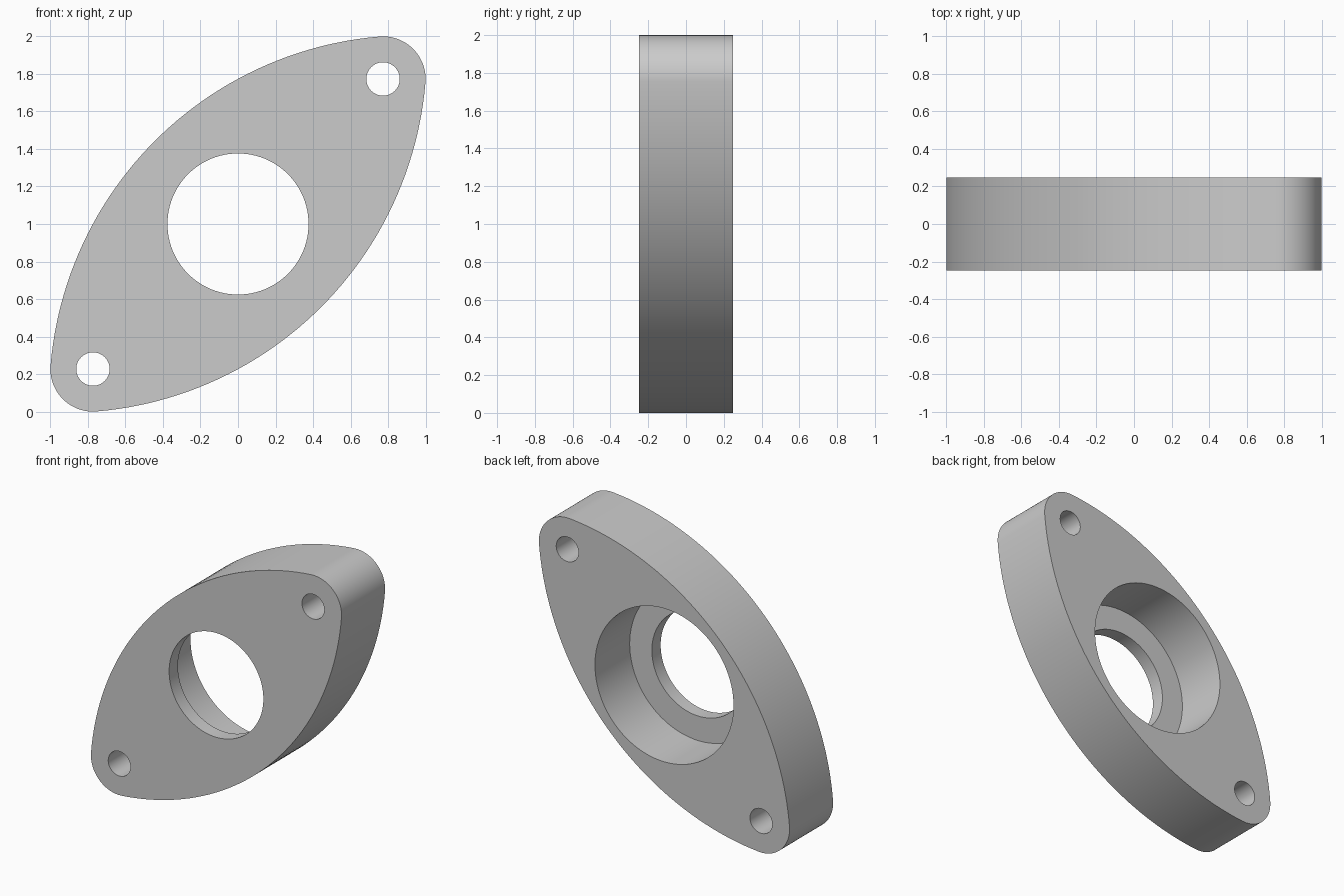
import bpy
import bmesh
import math
from mathutils import Matrix, Vector

cube = bpy.data.objects.get("Cube")
if cube:
    bpy.data.objects.remove(cube, do_unlink=True)

HALF = 0.248          # half thickness
HOLE = 0.773          # bolt hole offset in x and z
END_R = 0.227         # rounded tip radius
SIDE_C = 1.295        # side arc centre offset from the middle
REACH = HOLE * math.sqrt(2)
SIDE_R = math.hypot(REACH, SIDE_C) + END_R    # side arcs meet the tips tangentially
TIP = math.atan2(SIDE_C, REACH)               # angle of the tangent point


def arc(cu, cv, radius, start, end, steps):
    """Points along an arc, without its last point."""
    return [(cu + radius * math.cos(start + (end - start) * i / steps),
             cv + radius * math.sin(start + (end - start) * i / steps))
            for i in range(steps)]


def add_object(name, bm):
    bmesh.ops.recalc_face_normals(bm, faces=bm.faces)
    mesh = bpy.data.meshes.new(name)
    bm.to_mesh(mesh)
    bm.free()
    obj = bpy.data.objects.new(name, mesh)
    bpy.context.collection.objects.link(obj)
    return obj


def cut_cylinder(target, x, z, radius, y0, y1, sides):
    """Bore a round hole along y between two depths."""
    bm = bmesh.new()
    bmesh.ops.create_cone(
        bm, cap_ends=True, segments=sides, radius1=radius, radius2=radius, depth=y1 - y0,
        matrix=Matrix.Translation((x, (y0 + y1) / 2, z)) @ Matrix.Rotation(math.pi / 2, 4, 'X'))
    cutter = add_object("hole_cutter", bm)
    cutter.hide_render = True
    mod = target.modifiers.new("bore", 'BOOLEAN')
    mod.operation = 'DIFFERENCE'
    mod.solver = 'EXACT'
    mod.object = cutter
    bpy.context.view_layer.objects.active = target
    bpy.ops.object.modifier_apply(modifier=mod.name)
    bpy.data.objects.remove(cutter, do_unlink=True)


# Flange outline: one tip and one side, then the same turned half way round
half = arc(REACH, 0, END_R, -TIP, TIP, 28)
half += arc(0, -SIDE_C, SIDE_R, TIP, math.pi - TIP, 48)
outline = half + [(-u, -v) for u, v in half]

# Flange body, with its long axis along the x-z diagonal
bm = bmesh.new()
s = math.sqrt(0.5)
verts = [bm.verts.new(((u - v) * s, -HALF, 1 + (u + v) * s)) for u, v in outline]
face = bm.faces.new(verts)
side = bmesh.ops.extrude_face_region(bm, geom=[face])
bmesh.ops.translate(bm, vec=Vector((0, 2 * HALF, 0)),
                    verts=[g for g in side["geom"] if isinstance(g, bmesh.types.BMVert)])
flange = add_object("flange_plate", bm)

# Central bore, wide recess from the back, and two bolt holes
cut_cylinder(flange, 0, 1, 0.376, -0.5, 0.5, 96)
cut_cylinder(flange, 0, 1, 0.553, -HALF + 0.1, 0.5, 96)
for sign in (-1, 1):
    cut_cylinder(flange, sign * HOLE, 1 + sign * HOLE, 0.089, -0.5, 0.5, 48)

# Grey metal
grey = bpy.data.materials.new("grey_metal")
grey.use_nodes = True
colour = (0.6, 0.6, 0.6, 1)
grey.diffuse_color = colour
grey.node_tree.nodes["Principled BSDF"].inputs["Base Color"].default_value = colour
flange.data.materials.clear()
flange.data.materials.append(grey)

bpy.ops.object.select_all(action='DESELECT')
flange.select_set(True)
bpy.context.view_layer.objects.active = flange
bpy.ops.object.shade_smooth_by_angle(angle=math.radians(30))
